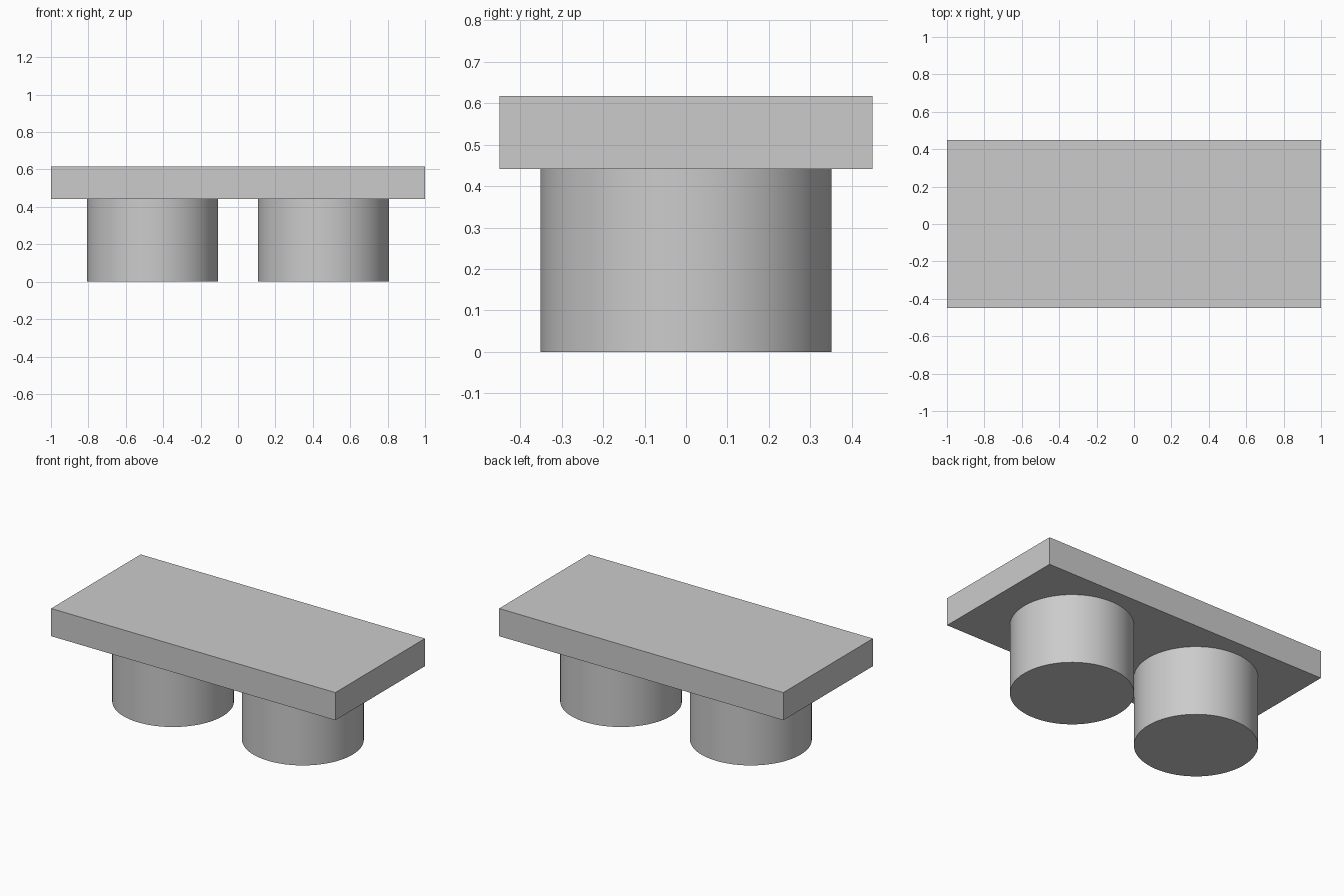
import bpy
import math

cube = bpy.data.objects.get("Cube")
if cube:
    bpy.data.objects.remove(cube, do_unlink=True)

# Single plain grey
GREY = (0.6, 0.6, 0.6, 1.0)
grey = bpy.data.materials.new("plain grey")
grey.use_nodes = True
grey.diffuse_color = GREY
grey.node_tree.nodes["Principled BSDF"].inputs["Base Color"].default_value = GREY

TOP_Z, SLAB_Z = 0.617, 0.441
LEG_RADIUS, LEG_X = 0.351, 0.457


def finish(name):
    obj = bpy.context.object
    obj.name = name
    obj.data.materials.append(grey)
    return obj


# Rectangular slab on top
bpy.ops.mesh.primitive_cube_add(size=1, location=(0, 0, (TOP_Z + SLAB_Z) / 2))
slab = finish("top_slab")
slab.scale = (2, 0.9, TOP_Z - SLAB_Z)
bpy.ops.object.transform_apply(location=False, rotation=False, scale=True)

# Two round legs under it
for side, name in ((1, "left_leg"), (-1, "right_leg")):
    bpy.ops.mesh.primitive_cylinder_add(
        vertices=64, radius=LEG_RADIUS, depth=SLAB_Z,
        location=(side * LEG_X, 0, SLAB_Z / 2))
    finish(name)
    bpy.ops.object.shade_smooth_by_angle(angle=math.radians(30))
